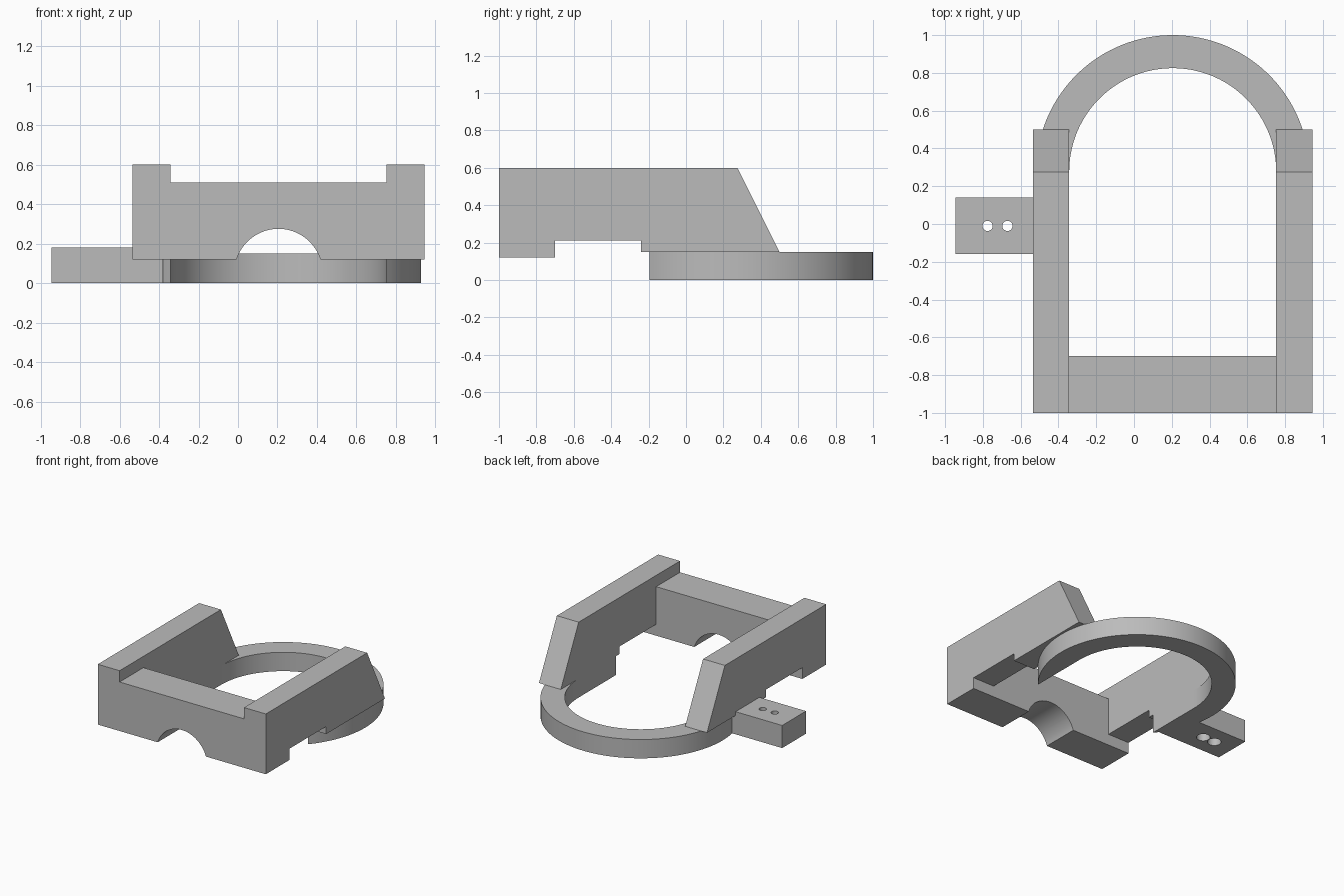
import bpy
import bmesh
from math import pi, cos, sin, acos, radians
from mathutils import Vector

cube = bpy.data.objects.get("Cube")
if cube:
    bpy.data.objects.remove(cube, do_unlink=True)

grey = bpy.data.materials.new("plain grey")
grey.use_nodes = True
grey.diffuse_color = (0.5, 0.5, 0.5, 1)
grey.node_tree.nodes["Principled BSDF"].inputs["Base Color"].default_value = grey.diffuse_color

# Shared layout
CX = 0.205                 # centre line of frame and ring
RING_Y, R_OUT, R_IN = 0.277, 0.723, 0.548
HALF_W = 0.74              # half width of the frame
RING_H = 0.15


def prism(name, points, axis, start, end):
    """Extrude a 2D outline along x (points are y, z), y (x, z) or z (x, y)."""
    def place(p, d):
        return {"x": (d, *p), "y": (p[0], d, p[1]), "z": (*p, d)}[axis]
    bm = bmesh.new()
    face = bm.faces.new([bm.verts.new(place(p, start)) for p in points])
    extruded = bmesh.ops.extrude_face_region(bm, geom=[face])["geom"]
    shift = Vector(place((0, 0), end - start))
    bmesh.ops.translate(bm, vec=shift,
                        verts=[v for v in extruded if isinstance(v, bmesh.types.BMVert)])
    bmesh.ops.recalc_face_normals(bm, faces=bm.faces)
    mesh = bpy.data.meshes.new(name)
    bm.to_mesh(mesh)
    bm.free()
    mesh.materials.append(grey)
    obj = bpy.data.objects.new(name, mesh)
    bpy.context.collection.objects.link(obj)
    return obj


def arc(cx, cy, r, a, b, n):
    return [(cx + r * cos(a + (b - a) * i / n), cy + r * sin(a + (b - a) * i / n))
            for i in range(n + 1)]


def circle(cx, cy, r, n=48):
    return arc(cx, cy, r, 0, 2 * pi, n)[:-1]


def activate(obj):
    bpy.ops.object.select_all(action="DESELECT")
    obj.select_set(True)
    bpy.context.view_layer.objects.active = obj


def cut(obj, cutter):
    cutter.hide_render = True
    mod = obj.modifiers.new("cut", "BOOLEAN")
    mod.operation, mod.solver, mod.object = "DIFFERENCE", "EXACT", cutter
    activate(obj)
    bpy.ops.object.modifier_apply(modifier=mod.name)
    bpy.data.objects.remove(cutter, do_unlink=True)


def smooth(obj):
    activate(obj)
    bpy.ops.object.shade_smooth_by_angle(angle=radians(30))


# Frame: side outline with stepped underside and sloped rear, full width
side = [(-1, 0.12), (-0.7, 0.12), (-0.7, 0.21), (-0.24, 0.21), (-0.24, RING_H),
        (0.5, RING_H), (0.275, 0.6), (-1, 0.6)]
frame = prism("frame", side, "x", CX - HALF_W, CX + HALF_W)

# Open the middle, leaving two arms and a lower front crossbar
opening = [(-1.2, 0.51), (-0.7, 0.51), (-0.7, -0.2), (1.2, -0.2), (1.2, 0.9), (-1.2, 0.9)]
cut(frame, prism("opening_cutter", opening, "x", CX - R_IN, CX + R_IN))

# Arch through the crossbar
cut(frame, prism("arch_cutter", circle(CX, 0.052, 0.223, 96), "y", -1.2, -0.5))
smooth(frame)

# Ring with straight inner legs that run out to points at the front
tip = acos(R_IN / R_OUT)
outline = arc(CX, RING_Y, R_OUT, -tip, pi + tip, 96) + arc(CX, RING_Y, R_IN, pi, 0, 72)
smooth(prism("ring", outline, "z", 0, RING_H))

# Side tab with two counterbored holes
tab_outline = [(-0.945, -0.16), (-0.38, -0.16), (-0.38, 0.14), (-0.945, 0.14)]
tab = prism("side_tab", tab_outline, "z", 0, 0.18)
for x in (-0.775, -0.67):
    cut(tab, prism("hole_cutter", circle(x, -0.01, 0.027), "z", -0.1, 0.3))
    cut(tab, prism("counterbore_cutter", circle(x, -0.01, 0.05), "z", -0.1, 0.1))
smooth(tab)
